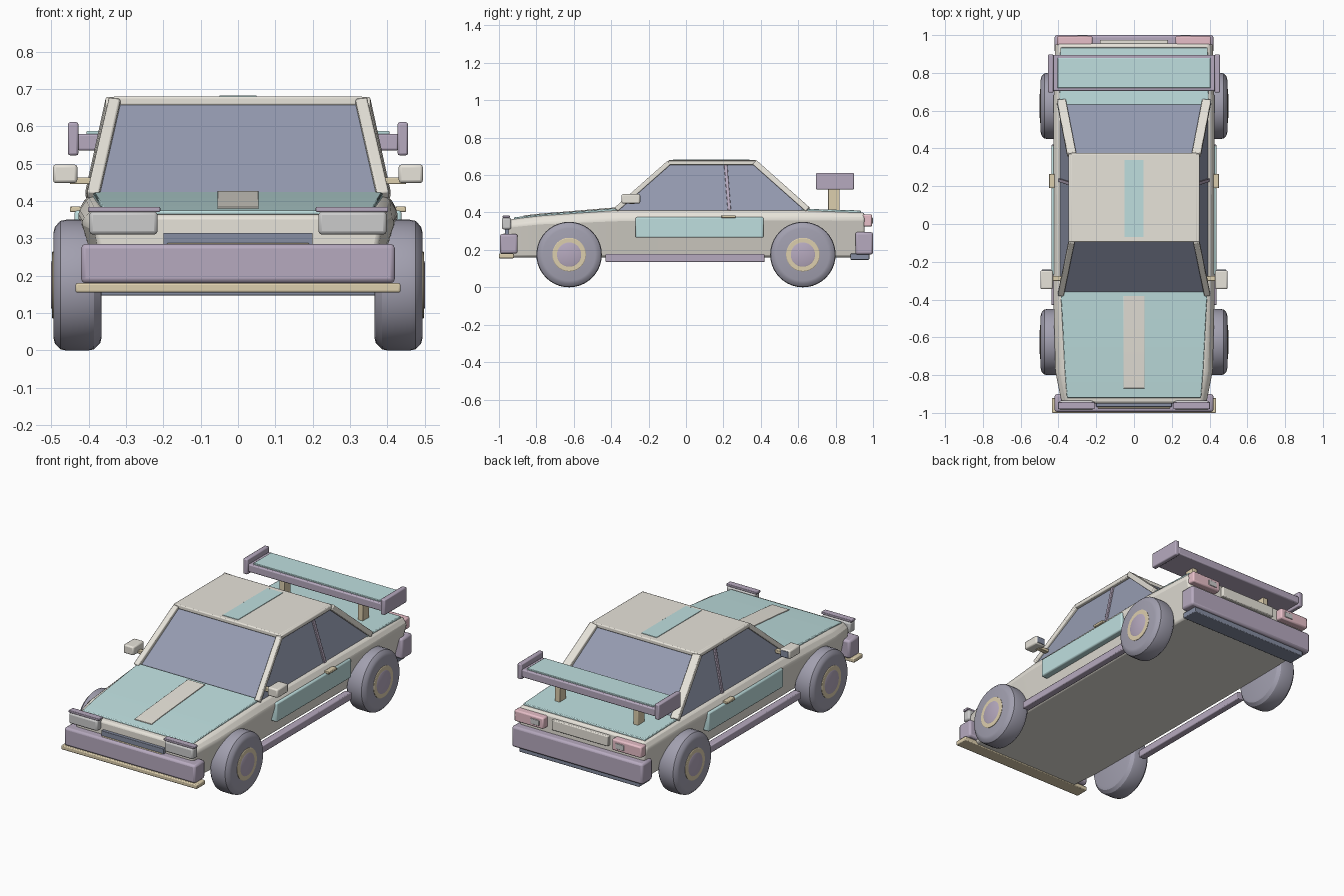
import bpy, bmesh, math
from mathutils import Vector

if "Cube" in bpy.data.objects:
    bpy.data.objects.remove(bpy.data.objects["Cube"])

COLOURS = {
    "cream": (0.80, 0.77, 0.70), "teal": (0.52, 0.74, 0.74), "purple": (0.47, 0.40, 0.52),
    "glass": (0.30, 0.33, 0.44), "tyre": (0.36, 0.35, 0.43), "gold": (0.72, 0.62, 0.42),
    "pink": (0.80, 0.52, 0.58), "navy": (0.24, 0.27, 0.36), "white": (0.82, 0.81, 0.80)}
MATS = {}
for key, rgb in COLOURS.items():
    MATS[key] = bpy.data.materials.new(key)
    MATS[key].diffuse_color = (*rgb, 1)


def finish(name, bm, colour, bevel=0.0, angle=30):
    bmesh.ops.recalc_face_normals(bm, faces=bm.faces)
    mesh = bpy.data.meshes.new(name)
    bm.to_mesh(mesh)
    bm.free()
    ob = bpy.data.objects.new(name, mesh)
    bpy.context.collection.objects.link(ob)
    mesh.materials.append(MATS[colour])
    if bevel:
        mod = ob.modifiers.new("bevel", "BEVEL")
        mod.width, mod.segments, mod.limit_method = bevel, 2, "ANGLE"
        mod.angle_limit = math.radians(25)
    bpy.ops.object.select_all(action="DESELECT")
    ob.select_set(True)
    bpy.context.view_layer.objects.active = ob
    bpy.ops.object.shade_smooth_by_angle(angle=math.radians(angle))
    return ob


def loft(name, rings, colour, bevel=0.0):
    """Skin closed rings of equal length and cap both ends."""
    bm = bmesh.new()
    rows = [[bm.verts.new(p) for p in ring] for ring in rings]
    n = len(rows[0])
    for a, b in zip(rows, rows[1:]):
        for i in range(n):
            bm.faces.new((a[i], a[(i + 1) % n], b[(i + 1) % n], b[i]))
    bm.faces.new(rows[0])
    bm.faces.new(rows[-1])
    return finish(name, bm, colour, bevel)


def box(name, x, y, z, colour, bevel=0.005):
    rings = [[(x[0], yy, z[0]), (x[1], yy, z[0]), (x[1], yy, z[1]), (x[0], yy, z[1])] for yy in y]
    return loft(name, rings, colour, bevel)


def slab(name, stations, thick, colour, bevel=0.004):
    """Centred panel from (y, half width, top z) stations."""
    rings = [[(-w, y, z - thick), (w, y, z - thick), (w, y, z), (-w, y, z)] for y, w, z in stations]
    return loft(name, rings, colour, bevel)


def bar(name, p, q, w, d, colour, bevel=0.005):
    """Rectangular strut from p to q."""
    p, q = Vector(p), Vector(q)
    side = (q - p).cross(Vector((1, 0, 0))).normalized()
    out = side.cross(q - p).normalized()
    corners = [out * a * w / 2 + side * b * d / 2 for a, b in ((-1, -1), (1, -1), (1, 1), (-1, 1))]
    return loft(name, [[e + c for c in corners] for e in (p, q)], colour, bevel)


def lathe(name, profile, s, y, z, colour, n=40):
    """Revolve an (x, radius) profile about an axle along x."""
    rings = [[(s * x, y + r * math.cos(k * math.tau / n), z + r * math.sin(k * math.tau / n))
              for k in range(n)] for x, r in profile]
    return loft(name, rings, colour)


# body shell: y, top half width, shoulder half width, floor half width, shoulder z, top z
stations = [(-0.95, 0.36, 0.385, 0.35, 0.33, 0.362), (-0.78, 0.385, 0.42, 0.365, 0.348, 0.382),
            (-0.36, 0.40, 0.43, 0.37, 0.365, 0.412), (0.60, 0.405, 0.43, 0.37, 0.37, 0.412),
            (0.955, 0.395, 0.42, 0.365, 0.365, 0.40)]
loft("body_shell", [[(-f, y, 0.16), (f, y, 0.16), (s, y, sz), (t, y, tz), (-t, y, tz), (-s, y, sz)]
                    for y, t, s, f, sz, tz in stations], "cream", 0.012)

# painted panels
slab("hood", [(-0.92, 0.355, 0.374), (-0.78, 0.366, 0.390), (-0.36, 0.388, 0.424)], 0.02, "teal")
slab("hood_stripe", [(-0.87, 0.055, 0.384), (-0.78, 0.055, 0.394), (-0.38, 0.055, 0.427)], 0.015, "cream", 0.001)
slab("trunk_lid", [(0.62, 0.395, 0.420), (0.935, 0.39, 0.411)], 0.02, "teal")

# cabin
loft("cabin_glass", [[(-w, y0, z), (w, y0, z), (w, y1, z), (-w, y1, z)] for w, y0, y1, z in
                     ((0.395, -0.375, 0.655, 0.40), (0.325, -0.085, 0.365, 0.665))], "glass")
slab("roof", [(-0.095, 0.335, 0.68), (0.375, 0.335, 0.68)], 0.025, "cream", 0.006)
slab("roof_stripe", [(-0.07, 0.05, 0.683), (0.34, 0.05, 0.683)], 0.01, "teal", 0.001)

# front end
box("front_bumper", (-0.42, 0.42), (-0.995, -0.90), (0.18, 0.285), "purple", 0.012)
box("front_splitter", (-0.435, 0.435), (-1.0, -0.92), (0.155, 0.18), "gold")
box("grille", (-0.20, 0.20), (-0.968, -0.94), (0.27, 0.315), "navy", 0.002)
box("grille_trim", (-0.19, 0.19), (-0.976, -0.96), (0.276, 0.287), "gold", 0.002)

# rear end
box("rear_bumper", (-0.42, 0.42), (0.905, 1.0), (0.175, 0.295), "purple", 0.012)
box("rear_diffuser", (-0.385, 0.385), (0.88, 0.98), (0.147, 0.18), "navy", 0.004)
box("rear_panel", (-0.18, 0.18), (0.94, 0.975), (0.325, 0.385), "cream")

# rear wing
box("wing_blade", (-0.43, 0.43), (0.705, 0.895), (0.535, 0.58), "purple", 0.006)
box("wing_top", (-0.405, 0.405), (0.72, 0.88), (0.57, 0.588), "teal", 0.003)

for s, side in ((-1, "left"), (1, "right")):
    def sbox(name, x, y, z, colour, bevel=0.005):
        return box(f"{name}_{side}", (s * x[0], s * x[1]), y, z, colour, bevel)

    # pillars
    bar(f"front_pillar_{side}", (s * 0.388, -0.375, 0.415), (s * 0.33, -0.09, 0.667), 0.032, 0.026, "cream")
    bar(f"rear_pillar_{side}", (s * 0.385, 0.652, 0.415), (s * 0.33, 0.368, 0.667), 0.048, 0.03, "cream")
    bar(f"middle_pillar_{side}", (s * 0.394, 0.232, 0.41), (s * 0.33, 0.212, 0.655), 0.014, 0.018, "purple", 0.002)
    bar(f"roof_rail_{side}", (s * 0.335, -0.095, 0.667), (s * 0.335, 0.372, 0.667), 0.024, 0.024, "cream")

    # body sides
    sbox("door_panel", (0.385, 0.438), (-0.27, 0.415), (0.265, 0.375), "teal", 0.008)
    sbox("side_skirt", (0.395, 0.437), (-0.43, 0.42), (0.135, 0.178), "purple")
    sbox("door_handle", (0.42, 0.45), (0.19, 0.265), (0.371, 0.385), "gold", 0.003)

    # mirrors
    sbox("mirror_arm", (0.375, 0.45), (-0.302, -0.275), (0.445, 0.463), "gold", 0.003)
    sbox("mirror_housing", (0.43, 0.495), (-0.345, -0.245), (0.448, 0.498), "cream", 0.008)
    sbox("mirror_glass", (0.438, 0.487), (-0.25, -0.242), (0.455, 0.491), "navy", 0.001)

    # lights
    sbox("headlight", (0.215, 0.398), (-0.985, -0.935), (0.31, 0.372), "white", 0.01)
    sbox("headlight_brow", (0.208, 0.402), (-0.98, -0.942), (0.371, 0.384), "purple", 0.003)
    sbox("tail_light", (0.22, 0.408), (0.945, 0.995), (0.325, 0.39), "pink", 0.008)
    sbox("reverse_light", (0.245, 0.30), (0.98, 0.999), (0.34, 0.372), "white", 0.003)

    # wing mounts
    sbox("wing_post", (0.235, 0.268), (0.76, 0.822), (0.40, 0.545), "gold", 0.004)
    sbox("wing_end_plate", (0.427, 0.455), (0.695, 0.898), (0.522, 0.611), "purple", 0.006)

    # wheels
    for y, end in ((-0.625, "front"), (0.625, "rear")):
        tag = f"{end}_{side}"
        lathe("tyre_" + tag, [(0.365, 0.14), (0.369, 0.156), (0.386, 0.172), (0.40, 0.175), (0.46, 0.175),
                              (0.475, 0.172), (0.49, 0.156), (0.494, 0.14)], s, y, 0.175, "tyre")
        lathe("rim_" + tag, [(0.48, 0.09), (0.496, 0.09), (0.498, 0.087), (0.498, 0.068)], s, y, 0.175, "gold", 32)
        lathe("hub_" + tag, [(0.48, 0.065), (0.498, 0.065), (0.50, 0.06)], s, y, 0.175, "purple", 32)

for m in bpy.data.materials:
    if m.users and not m.is_grease_pencil:
        m.use_nodes = True
        m.node_tree.nodes["Principled BSDF"].inputs["Base Color"].default_value = m.diffuse_color
